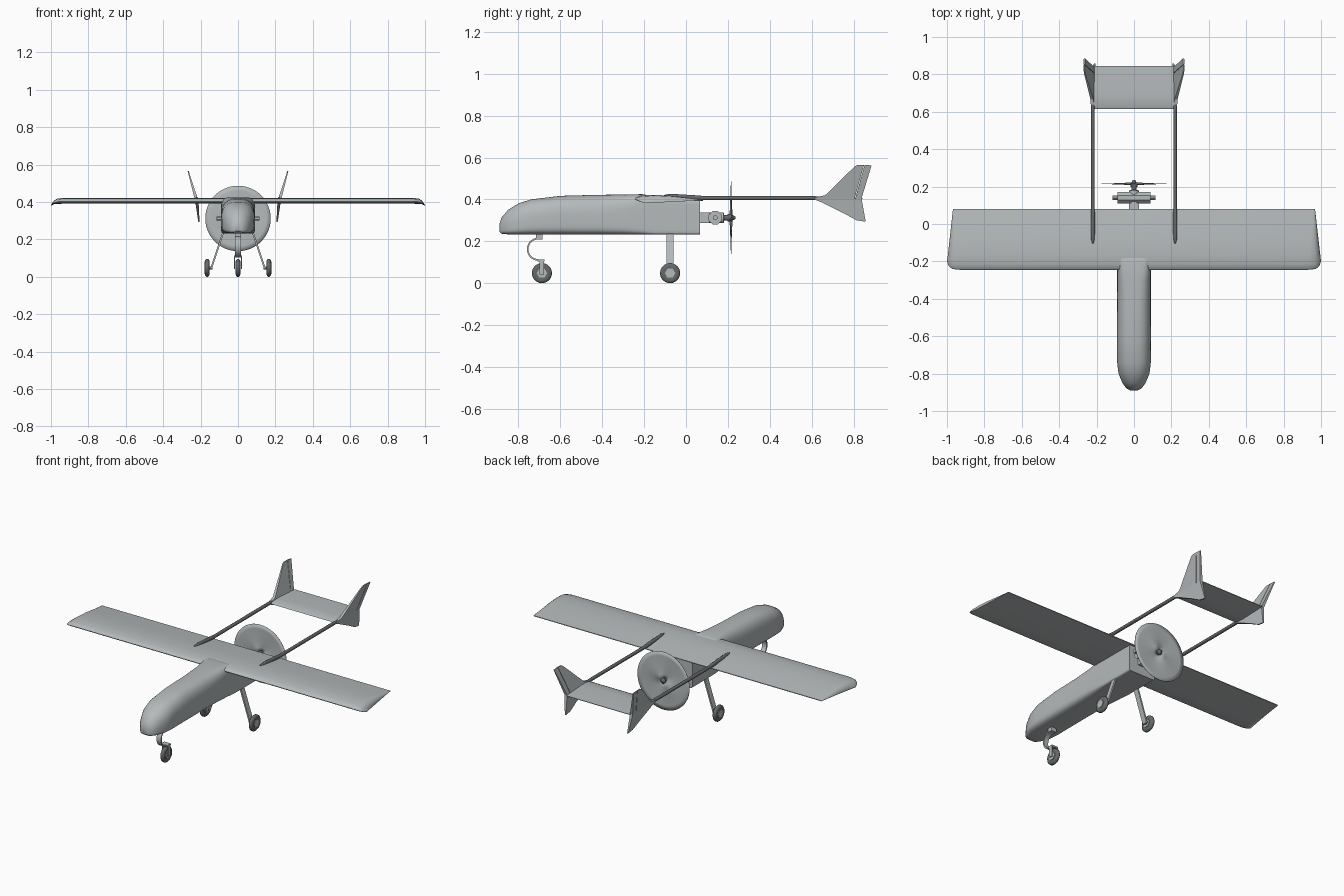
import bpy, bmesh, math
from mathutils import Vector

if "Cube" in bpy.data.objects:
    bpy.data.objects.remove(bpy.data.objects["Cube"], do_unlink=True)


def material(name, colour):
    mat = bpy.data.materials.new(name)
    mat.use_nodes = True
    mat.diffuse_color = (*colour, 1)
    mat.node_tree.nodes["Principled BSDF"].inputs["Base Color"].default_value = (*colour, 1)
    return mat


GREY = material("airframe grey", (0.46, 0.49, 0.5))
DARK = material("dark grey", (0.13, 0.14, 0.145))


def finish(name, bm, angle=40, mat=GREY):
    """Turn a bmesh into a named, smooth-shaded object."""
    bmesh.ops.recalc_face_normals(bm, faces=bm.faces[:])
    mesh = bpy.data.meshes.new(name)
    bm.to_mesh(mesh)
    bm.free()
    mesh.materials.append(mat)
    obj = bpy.data.objects.new(name, mesh)
    bpy.context.collection.objects.link(obj)
    bpy.ops.object.select_all(action='DESELECT')
    obj.select_set(True)
    bpy.context.view_layer.objects.active = obj
    bpy.ops.object.shade_smooth_by_angle(angle=math.radians(angle))
    return obj


def loft(name, rings, angle=40, mat=GREY):
    """Skin closed rings of equal length and cap both ends."""
    bm = bmesh.new()
    loops = [[bm.verts.new(p) for p in ring] for ring in rings]
    n = len(loops[0])
    for a, b in zip(loops, loops[1:]):
        for i in range(n):
            j = (i + 1) % n
            bm.faces.new((a[i], a[j], b[j], b[i]))
    bm.faces.new(loops[0][::-1])
    bm.faces.new(loops[-1])
    return finish(name, bm, angle, mat)


def lathe(name, centre, axis, profile, sides=24, angle=40, mat=GREY):
    """Rings of (distance along axis, radius) around a line through centre."""
    turn = Vector((0, 0, 1)).rotation_difference(Vector(axis).normalized())
    rings = []
    for d, r in profile:
        ring = []
        for i in range(sides):
            a = math.tau * (i + 0.5) / sides
            ring.append(Vector(centre) + turn @ Vector((r * math.cos(a), r * math.sin(a), d)))
        rings.append(ring)
    return loft(name, rings, angle, mat)


def box(name, centre, size):
    bm = bmesh.new()
    bmesh.ops.create_cube(bm, size=1)
    for v in bm.verts:
        v.co = Vector(c + s * k for c, s, k in zip(centre, size, v.co))
    return finish(name, bm)


# Fuselage: rounded nose blending into a boxy rear
def section(y, half, low, mid, top, power):
    ring = []
    for i in range(48):
        a = math.tau * (i + 0.5) / 48
        c, s = math.cos(a), math.sin(a)
        n = power if s > 0 else power + 2
        x = half * math.copysign(abs(c) ** (2 / n), c)
        z = mid + (top - mid if s > 0 else mid - low) * math.copysign(abs(s) ** (2 / n), s)
        ring.append((x, y, z))
    return ring


loft("fuselage", [section(*s) for s in (
    (-0.89, 0.02, 0.245, 0.262, 0.285, 2),
    (-0.88, 0.04, 0.236, 0.262, 0.314, 2),
    (-0.85, 0.062, 0.233, 0.275, 0.35, 2.2),
    (-0.80, 0.083, 0.232, 0.285, 0.381, 2.4),
    (-0.74, 0.09, 0.232, 0.3, 0.4, 2.6),
    (-0.60, 0.09, 0.232, 0.31, 0.417, 2.7),
    (-0.42, 0.09, 0.232, 0.31, 0.422, 2.8),
    (-0.30, 0.09, 0.232, 0.31, 0.423, 3.5),
    (-0.21, 0.09, 0.232, 0.31, 0.425, 6),
    (-0.18, 0.09, 0.232, 0.31, 0.42, 9),
    (-0.15, 0.09, 0.232, 0.31, 0.405, 12),
    (0.068, 0.09, 0.232, 0.31, 0.396, 14))])

# Wing: one airfoil swept across the span, with drooped raked tips
LEAD, TRAIL = -0.245, 0.08
airfoil = [(-0.245, 0.404), (-0.238, 0.411), (-0.215, 0.418), (-0.16, 0.422), (-0.08, 0.418),
           (0, 0.408), (0.08, 0.397), (0.08, 0.393), (-0.05, 0.392), (-0.16, 0.391),
           (-0.22, 0.393), (-0.24, 0.398)]


def wing_ring(front_x, back_x, inset, droop, flat):
    ring = []
    for y, z in airfoil:
        t = (y - LEAD) / (TRAIL - LEAD)
        ring.append((front_x + (back_x - front_x) * t, y + inset * (1 - t) ** 3,
                     0.404 + (z - 0.404) * flat - droop * (1 - t * 0.7)))
    return ring


tip = [wing_ring(0.93, 0.962, 0, 0, 1), wing_ring(0.97, 0.964, 0.004, 0.003, 0.9),
       wing_ring(0.99, 0.966, 0.018, 0.01, 0.6), wing_ring(1.0, 0.968, 0.045, 0.021, 0.2)]
loft("wing", [[(-x, y, z) for x, y, z in r] for r in tip[::-1]] + tip, 30)


# Tail fins: plates in the side plane, leaning outward above the boom
def fin_plate(name, side, outline):
    layers = []
    for k in (-1, 1):
        layer = []
        for y, z in outline:
            rise = z - 0.405
            lean = 0.22 + (0.29 if rise > 0 else 0.1) * rise
            layer.append((side * lean + k * max(0.003, 0.009 - 0.05 * abs(rise)), y, z))
        layers.append(layer)
    loft(name, layers, 25)


for side, label in ((1, "left"), (-1, "right")):
    x = side * 0.22
    # Dark tail booms with tapered front fairings on the wing
    lathe(label + "_boom", (x, 0, 0.406), (0, 1, 0),
          [(-0.08, 0.008), (-0.03, 0.01), (0.6, 0.01), (0.68, 0.007), (0.72, 0.002)], 12, mat=DARK)
    lathe(label + "_boom_fairing", (x, -0.105, 0.418), (0, 1, -0.06),
          [(0, 0.003), (0.02, 0.009), (0.06, 0.011), (0.16, 0.011), (0.2, 0.009)], 12, mat=DARK)
    fin_plate(label + "_upper_fin", side, [(0.6, 0.405), (0.665, 0.42), (0.805, 0.557),
                                           (0.82, 0.565), (0.85, 0.565), (0.805, 0.405)])
    fin_plate(label + "_rudder", side, [(0.808, 0.405), (0.853, 0.565), (0.886, 0.562), (0.838, 0.405)])
    fin_plate(label + "_lower_fin", side, [(0.6, 0.405), (0.838, 0.405), (0.858, 0.293),
                                           (0.815, 0.3), (0.76, 0.33), (0.65, 0.385)])

# Horizontal tail between the fins
tail = [(0.615, 0.404), (0.63, 0.41), (0.69, 0.413), (0.845, 0.405), (0.845, 0.402), (0.69, 0.396), (0.63, 0.398)]
loft("horizontal_tail", [[(x, y, z) for y, z in tail] for x in (-0.213, 0.213)], 30)

# Engine: mount, opposed cylinder block with end stubs, dark shaft and hub
ENGINE_Z = 0.312
box("engine_mount", (0, 0.088, ENGINE_Z), (0.055, 0.05, 0.05))
lathe("engine_block", (0, 0.14, ENGINE_Z), (1, 0, 0),
      [(-0.115, 0.012), (-0.087, 0.012), (-0.087, 0.034), (0.087, 0.034), (0.087, 0.012), (0.115, 0.012)], 8, 30)
lathe("crankcase", (0, 0, ENGINE_Z), (0, 1, 0), [(0.1, 0.026), (0.178, 0.026), (0.182, 0.02)], 20)
lathe("propeller_hub", (0, 0, ENGINE_Z), (0, 1, 0),
      [(0.175, 0.013), (0.198, 0.013), (0.198, 0.018), (0.22, 0.018), (0.225, 0.012), (0.236, 0.006)],
      20, mat=DARK)

# Propeller: thin disc with a gentle twist near the hub
bm = bmesh.new()
bmesh.ops.create_grid(bm, x_segments=48, y_segments=6, size=1)
for v in bm.verts:
    a, r = (v.co.x + 1) * math.pi, 0.012 + 0.163 * (v.co.y + 1) / 2
    wave = 0.007 * math.sin(2 * a) * (1 - r / 0.178)
    v.co = (r * math.cos(a), 0.215 + wave, ENGINE_Z + r * math.sin(a))
bmesh.ops.remove_doubles(bm, verts=bm.verts[:], dist=0.0001)
prop = finish("propeller_disc", bm)
skin = prop.modifiers.new("thickness", 'SOLIDIFY')
skin.thickness = 0.002
skin.offset = 0


# Landing gear: dark tyres on pale six-sided hubs
def wheel(name, x, y, half):
    lathe(name + "_tyre", (x, y, 0.048), (1, 0, 0),
          [(-half * 0.8, 0.024), (-half, 0.033), (-half * 0.8, 0.042), (-half * 0.35, 0.048),
           (half * 0.35, 0.048), (half * 0.8, 0.042), (half, 0.033), (half * 0.8, 0.024)], 28, 50, DARK)
    lathe(name + "_hub", (x, y, 0.048), (1, 0, 0), [(-half * 1.05, 0.025), (half * 1.05, 0.025)], 6)


for side, label in ((1, "left"), (-1, "right")):
    wheel(label + "_main_wheel", side * 0.165, -0.076, 0.013)
    lathe(label + "_axle", (side * 0.15, -0.076, 0.048), (1, 0, 0), [(-0.013, 0.008), (0.013, 0.008)], 12)
    rings = []
    for sx, z in ((0.075, 0.25), (0.144, 0.042)):
        rings.append([(side * sx + dx, -0.076 + dy, z) for dx, dy in
                      ((-0.005, -0.016), (0.005, -0.016), (0.005, 0.016), (-0.005, 0.016))])
    loft(label + "_main_strut", rings)

# Nose gear: bowed flat spring, fork and wheel
wheel("nose_wheel", 0, -0.688, 0.013)
box("nose_leg_mount", (0, -0.7, 0.222), (0.034, 0.03, 0.026))
spring = []
for i in range(15):
    a = math.pi * i / 14
    spring.append([(x, -0.705 - r * math.sin(a), 0.162 + r * math.cos(a))
                   for x, r in ((-0.015, 0.047), (0.015, 0.047), (0.015, 0.055), (-0.015, 0.055))])
loft("nose_leg_spring", spring)
box("nose_fork_crown", (0, -0.692, 0.108), (0.044, 0.034, 0.01))
for side, label in ((1, "left"), (-1, "right")):
    box(label + "_nose_fork", (side * 0.019, -0.688, 0.074), (0.006, 0.022, 0.064))
